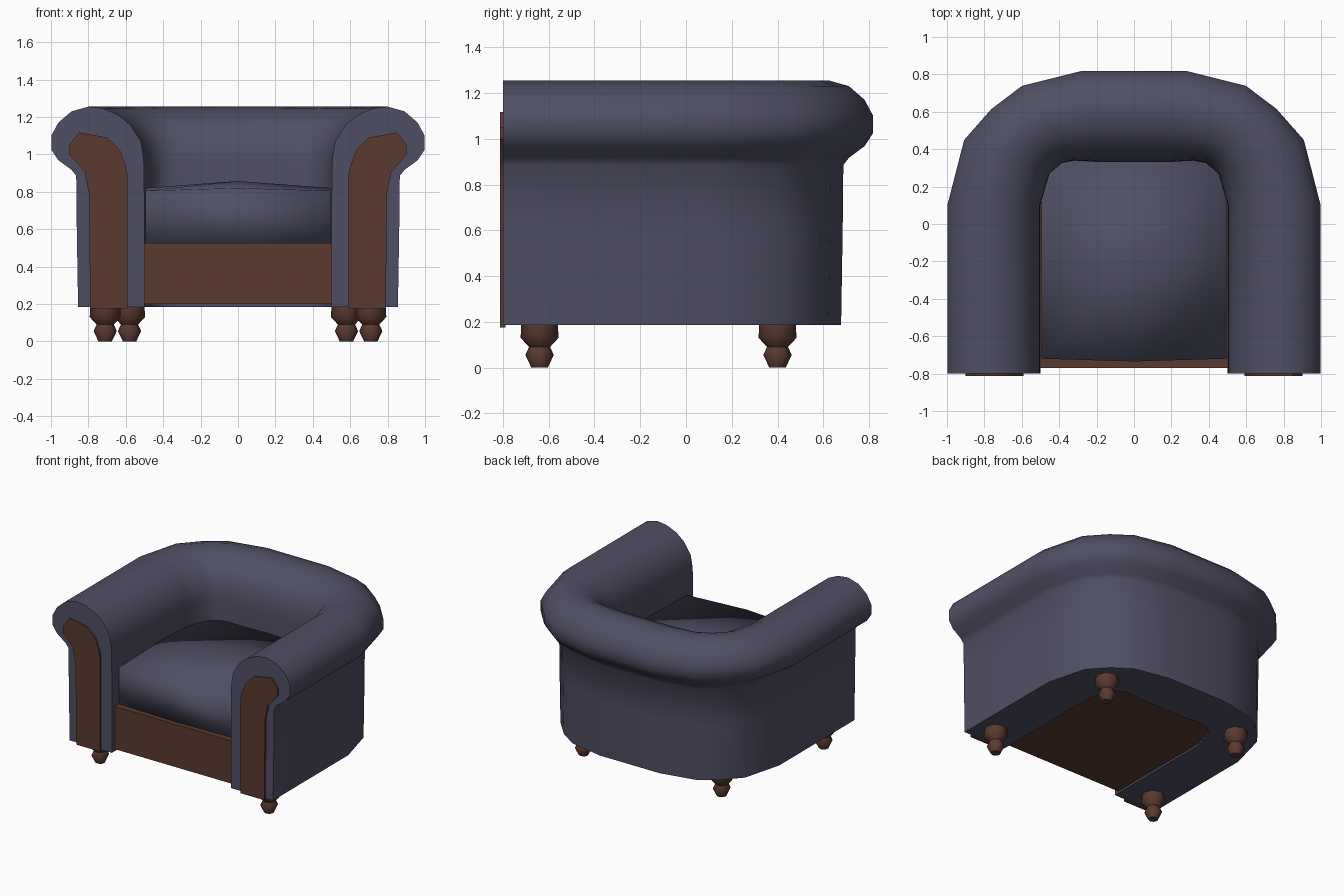
import bpy, bmesh, math

if "Cube" in bpy.data.objects:
    bpy.data.objects.remove(bpy.data.objects["Cube"])

def material(name, rgb):
    m = bpy.data.materials.new(name)
    m.diffuse_color = (*rgb, 1)
    m.use_nodes = True
    m.node_tree.nodes["Principled BSDF"].inputs["Base Color"].default_value = m.diffuse_color
    return m

FABRIC = material("slate fabric", (0.078, 0.078, 0.128))
WOOD = material("brown wood", (0.105, 0.042, 0.029))

def build(name, verts, faces, mat, angle=40):
    me = bpy.data.meshes.new(name)
    me.from_pydata(verts, [], faces)
    bm = bmesh.new()
    bm.from_mesh(me)
    bmesh.ops.recalc_face_normals(bm, faces=bm.faces)
    bm.to_mesh(me)
    bm.free()
    ob = bpy.data.objects.new(name, me)
    bpy.context.collection.objects.link(ob)
    me.materials.append(mat)
    bpy.ops.object.select_all(action='DESELECT')
    ob.select_set(True)
    bpy.context.view_layer.objects.active = ob
    bpy.ops.object.shade_smooth_by_angle(angle=math.radians(angle))
    return ob

def rings_to_faces(rings, n):
    return [(r * n + i, r * n + (i + 1) % n, (r + 1) * n + (i + 1) % n, (r + 1) * n + i)
            for r in range(rings - 1) for i in range(n)] + \
           [tuple(range(n)), tuple(range((rings - 1) * n, rings * n))]

# Arms and back: one rolled cross-section swept between an inner and outer rail
section = [(.5, .185), (.5, .6), (.502, .93), (.506, .99), (.52, 1.07), (.575, 1.157), (.64, 1.21),
           (.72, 1.245), (.80, 1.255), (.89, 1.23), (.96, 1.17), (.998, 1.10), (.998, 1.025),
           (.96, .968), (.89, .917), (.865, .885), (.862, .6), (.855, .185)]
inner = [(.5, -.8), (.5, .1), (.45, .27), (.385, .325), (.32, .338), (.18, .33)]
outer = [(1, -.8), (1, .1), (.91, .45), (.765, .615), (.6, .74), (.28, .82)]
inner += [(-x, y) for x, y in reversed(inner)]
outer += [(-x, y) for x, y in reversed(outer)]
verts = []
for (ix, iy), (ox, oy) in zip(inner, outer):
    for s, z in section:
        t = (s - .5) / .5
        verts.append((ix + (ox - ix) * t, iy + (oy - iy) * t, z))
build("arms_and_back", verts, rings_to_faces(len(inner), len(section)), FABRIC)

# Seat cushion: crowned top with rounded shading
top = [(x, y - (.015 if x == 0 and y < -.5 else 0), z)
       for y, zs in ((-.72, (.805, .82, .805)), (-.2, (.82, .857, .82)), (.34, (.79, .80, .79)))
       for x, z in zip((-.495, 0, .495), zs)]
bottom = [(x, y, .5) for x, y, z in top]
rim = [0, 1, 2, 5, 8, 7, 6, 3]
faces = [(a, a + 1, a + 4, a + 3) for a in (0, 1, 3, 4)]
faces += [tuple(i + 9 for i in f) for f in faces]
faces += [(a, b, b + 9, a + 9) for a, b in zip(rim, rim[1:] + rim[:1])]
build("seat_cushion", top + bottom, faces, FABRIC, 100)

def prism(name, outline, lo, hi, axis, mat):
    place = (lambda p, d: (p[0], d, p[1])) if axis == 'Y' else (lambda p, d: (p[0], p[1], d))
    vs = [place(p, d) for d in (lo, hi) for p in outline]
    return build(name, vs, rings_to_faces(2, len(outline)), mat, 35)

# Wooden base under the seat, following the inside of the arms
base_outline = [(.505, -.765), (.505, .1), (.46, .28), (.33, .36)]
base_outline += [(-x, y) for x, y in reversed(base_outline)]
prism("seat_base", base_outline, .2, .512, 'Z', WOOD)
prism("front_rail_lip", [(-.505, -.77), (.505, -.77), (.505, -.7), (-.505, -.7)], .505, .527, 'Z', WOOD)

# Turned foot profile (radius, height) and scroll plate outline
foot = [(.036, 0), (.062, .055), (.046, .09), (.083, .13), (.08, .19)]
plate = [(.59, .175), (.592, .9), (.603, .945), (.63, 1.02), (.70, 1.09), (.85, 1.117), (.902, 1.05),
         (.902, 1.0), (.82, .905), (.797, .79), (.79, .175)]

for side, label in ((-1, "left"), (1, "right")):
    prism(label + "_arm_front_plate", [(side * x, z) for x, z in plate], -.813, -.79, 'Y', WOOD)
    for where, x, y in (("front", .71, -.64), ("back", .58, .4)):
        n = 8
        vs = [(side * x + r * math.cos(2 * math.pi * i / n), y + r * math.sin(2 * math.pi * i / n), z)
              for r, z in foot for i in range(n)]
        build(f"{label}_{where}_foot", vs, rings_to_faces(len(foot), n), WOOD, 60)
